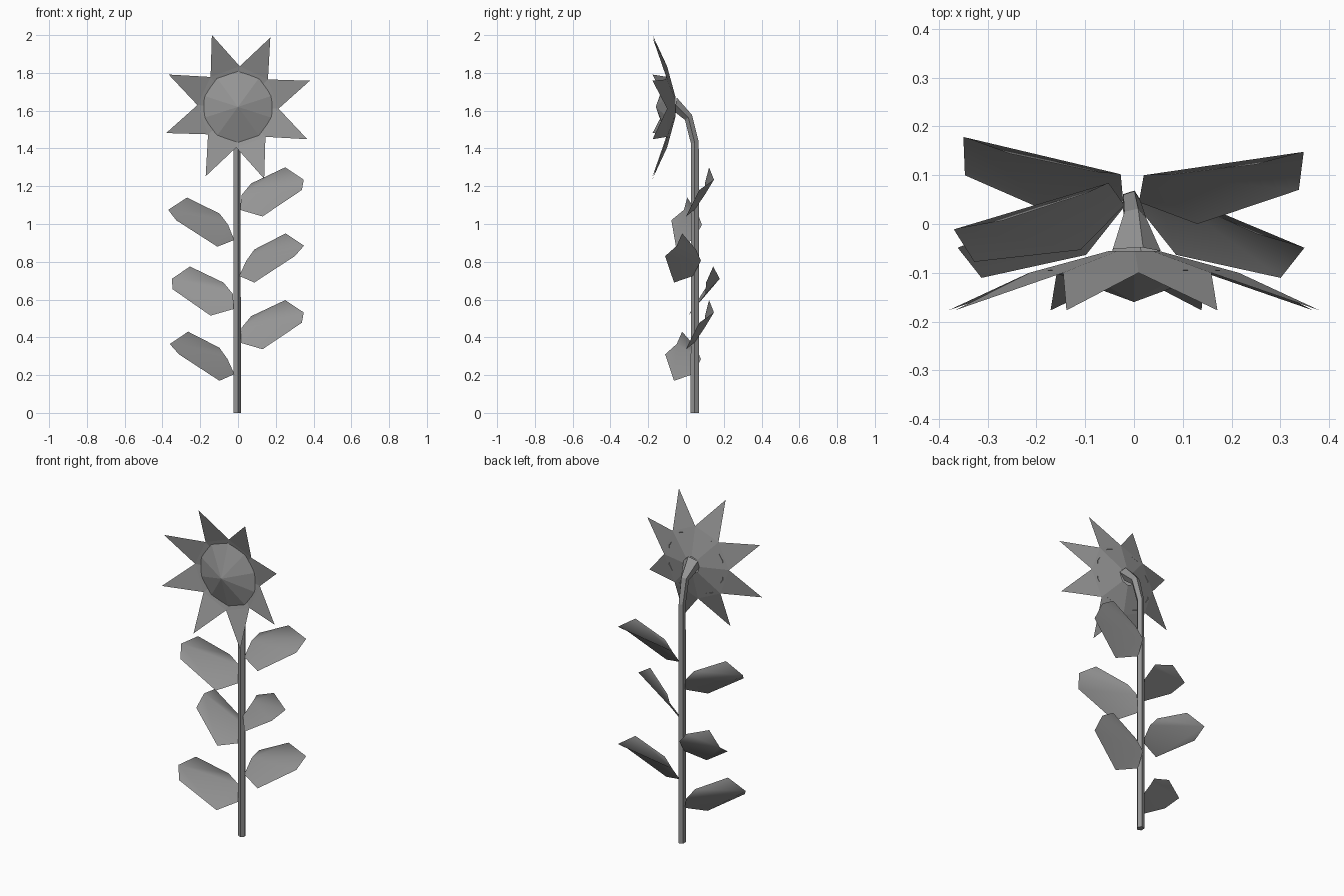
import bpy, math
from mathutils import Matrix, Vector

old = bpy.data.objects.get("Cube")
if old:
    bpy.data.objects.remove(old, do_unlink=True)

grey = bpy.data.materials.new("mid grey")
grey.use_nodes = True
grey.diffuse_color = (0.3, 0.3, 0.3, 1)
grey.node_tree.nodes["Principled BSDF"].inputs["Base Color"].default_value = (0.3, 0.3, 0.3, 1)


def make(name, verts, faces, smooth=False):
    mesh = bpy.data.meshes.new(name)
    mesh.from_pydata(verts, [], faces)
    mesh.materials.append(grey)
    mesh.validate()
    for p in mesh.polygons:
        p.use_smooth = smooth
    obj = bpy.data.objects.new(name, mesh)
    bpy.context.scene.collection.objects.link(obj)
    return obj


def bridge(a, b, n):
    """Quads joining two rings that start at vertex a and b."""
    return [(a + i, a + (i + 1) % n, b + (i + 1) % n, b + i) for i in range(n)]


STEM = Vector((-0.006, 0.047, 0))
HEAD_Z = 1.62

# Stem: a five-sided tube that bends forward and flares into the head
SIDES = 5
sections = [  # y, z, tilt towards the front, half width, half depth
    (0.047, 0, 0, 0.021, 0.023),
    (0.047, 1.43, 8, 0.02, 0.022),
    (0.013, 1.565, 35, 0.025, 0.024),
    (-0.055, 1.632, 80, 0.055, 0.04),
]
verts, faces = [], []
for y, z, tilt, rx, ry in sections:
    turn = Matrix.Rotation(math.radians(tilt), 3, 'X')
    x = STEM.x if z < 1.5 else 0
    for i in range(SIDES):
        a = math.tau * i / SIDES + math.radians(70)
        verts.append(Vector((x, y, z)) + turn @ Vector((rx * math.cos(a), ry * math.sin(a), 0)))
for s in range(len(sections) - 1):
    faces += bridge(s * SIDES, (s + 1) * SIDES, SIDES)
faces.append(tuple(reversed(range(SIDES))))
make("stem", verts, faces)


def around(radius, y, degrees):
    a = math.radians(degrees)
    return (radius * math.cos(a), y, HEAD_Z + radius * math.sin(a))


# Calyx and petals: a small ring, a ring of valleys and a ring of tips
N = 8
steps = [360 * i / N for i in range(N)]
verts = [around(0.05, -0.055, d - 2.5) for d in steps]
verts += [around(0.215, -0.1, d - 2.5) for d in steps]
verts += [around(0.405, -0.177, d + 20) for d in steps]
faces = bridge(0, N, N)
faces += [(N + i, N + (i + 1) % N, 2 * N + i) for i in range(N)]
make("petals", verts, faces)

# Seed disc: a shallow ten-sided cone facing the front
D = 10
verts = [around(0.188, -0.094, 90 + 360 * i / D) for i in range(D)] + [(0, -0.16, HEAD_Z)]
faces = [(i, (i + 1) % D, D) for i in range(D)]
make("seed_disc", verts, [tuple(reversed(f)) for f in faces])

# Leaves: one folded blade, swung about the stem and mirrored
blade = [
    (0.01, 0.045, 0.035), (0.02, 0.1, 0.115), (0.07, 0.1, 0.175), (0.25, 0.122, 0.26),
    (0.348, 0.148, 0.195), (0.338, 0.07, 0.14), (0.13, 0, 0),
]
blade_faces = [(1, 0, 6), (1, 6, 5, 4), (1, 4, 3, 2)]


def leaf(name, side, z, swing):
    turn = Matrix.Rotation(math.radians(-side * swing), 3, 'Z')
    pts = []
    for p in blade:
        q = Vector(p) - STEM
        q.x *= side
        pts.append(STEM + turn @ q + Vector((0, 0, z)))
    make(name, pts, [f[::side] for f in blade_faces], smooth=True)


for i, (z, swing) in enumerate([(1.04, 0), (0.69, 31), (0.337, 0)]):
    leaf(f"left_leaf_{i + 1}", 1, z, swing)
for i, (z, swing) in enumerate([(0.88, 25), (0.515, -5), (0.17, 31)]):
    leaf(f"right_leaf_{i + 1}", -1, z, swing)
